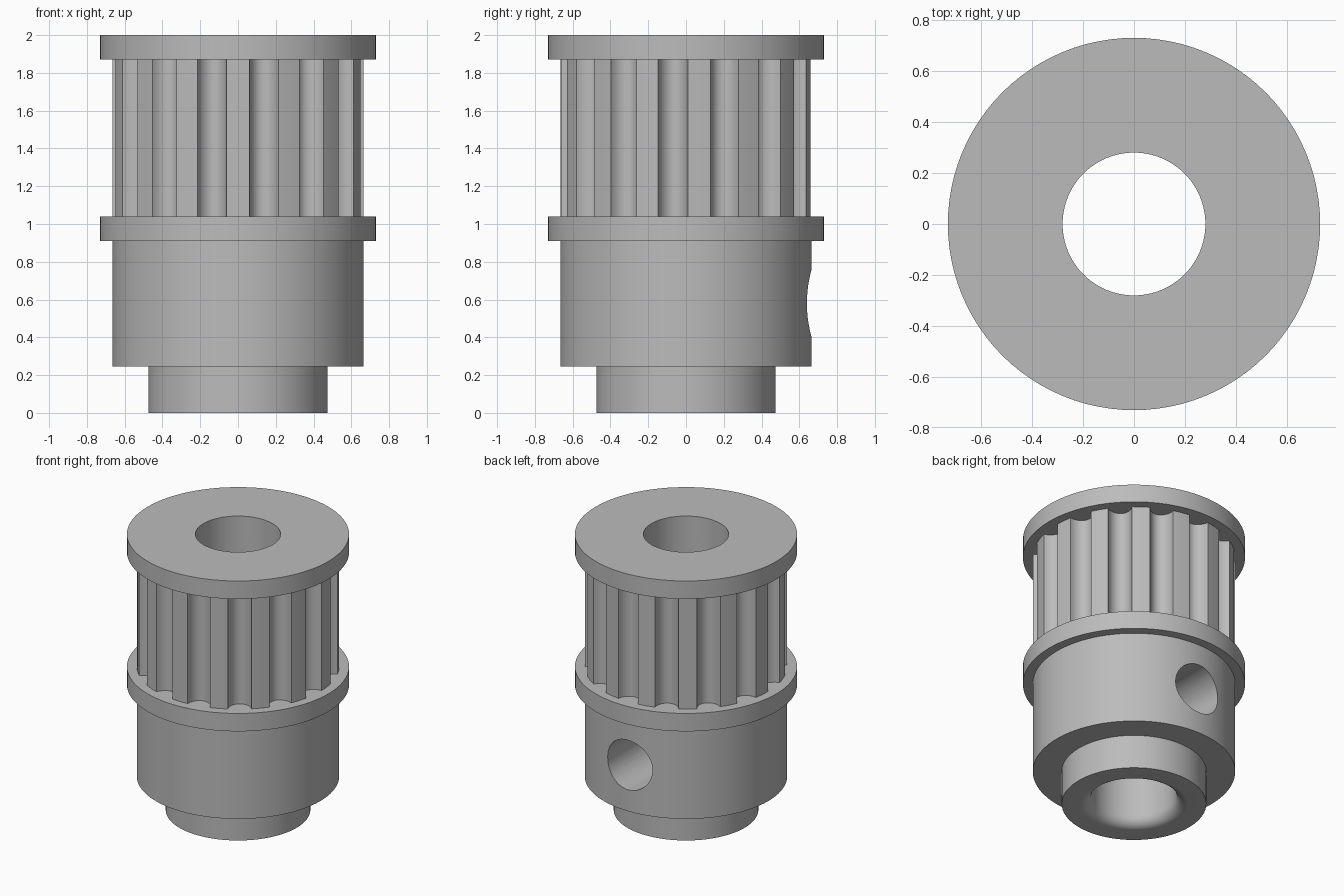
import bpy, bmesh
from math import pi, sin, cos, radians

cube = bpy.data.objects.get("Cube")
if cube:
    bpy.data.objects.remove(cube, do_unlink=True)

BORE = 0.28
BODY = 0.665
FLANGE = 0.73
TEETH = 15
SEGMENTS = 96

metal = bpy.data.materials.new("grey_metal")
metal.use_nodes = True
grey = (0.5, 0.5, 0.5, 1)
metal.diffuse_color = grey
metal.node_tree.nodes["Principled BSDF"].inputs["Base Color"].default_value = grey


def circle(radius, n):
    return [(radius * cos(2 * pi * i / n), radius * sin(2 * pi * i / n)) for i in range(n)]


def ring_solid(name, loops):
    """Skin a closed chain of (outline, height) loops into a ring-shaped solid."""
    bm = bmesh.new()
    rings = [[bm.verts.new((x, y, z)) for x, y in outline] for outline, z in loops]
    for a, b in zip(rings, rings[1:] + rings[:1]):
        for i in range(len(a)):
            j = (i + 1) % len(a)
            bm.faces.new((a[i], a[j], b[j], b[i]))
    bmesh.ops.recalc_face_normals(bm, faces=bm.faces)
    mesh = bpy.data.meshes.new(name)
    bm.to_mesh(mesh)
    bm.free()
    obj = bpy.data.objects.new(name, mesh)
    bpy.context.collection.objects.link(obj)
    mesh.materials.append(metal)
    return obj


def lathe(name, profile):
    return ring_solid(name, [(circle(r, SEGMENTS), z) for r, z in profile])


def collar(name, radius, bottom, top):
    return lathe(name, [(BORE, bottom), (radius, bottom), (radius, top), (BORE, top)])


def select_only(obj):
    bpy.ops.object.select_all(action='DESELECT')
    obj.select_set(True)
    bpy.context.view_layer.objects.active = obj


# Bottom stub with a rounded mouth to the bore
FILLET = 0.075
mouth = [(BORE + FILLET * (1 - cos(a)), FILLET * (1 - sin(a)))
         for a in [radians(11.25 * k) for k in range(9)]]
stub = lathe("bottom_stub", mouth + [(0.475, 0), (0.475, 0.245), (BORE, 0.245)])

# Hub and the two flanges
hub = collar("hub", BODY, 0.245, 0.91)
lower_flange = collar("lower_flange", FLANGE, 0.91, 1.04)
upper_flange = collar("upper_flange", FLANGE, 1.87, 2.0)

# Toothed belt section: flat-topped teeth with round grooves between them
LAND = radians(5.2)
DEPTH = 0.085
STEPS = 10
pitch = 2 * pi / TEETH
outline = []
for t in range(TEETH):
    start = -pi / 2 + t * pitch
    outline.append((BODY * cos(start), BODY * sin(start)))
    for k in range(STEPS + 1):
        u = -cos(pi * k / STEPS)
        angle = start + pitch / 2 + u * (pitch / 2 - LAND)
        radius = BODY - DEPTH * sin(pi * k / STEPS)
        outline.append((radius * cos(angle), radius * sin(angle)))
n = len(outline)
turn = [(y, -x) for x, y in circle(BORE, n)]
belt = ring_solid("toothed_section", [(turn, 1.04), (outline, 1.04), (outline, 1.87), (turn, 1.87)])

# Set screw hole through the back wall of the hub
bpy.ops.mesh.primitive_cylinder_add(vertices=48, radius=0.18, depth=0.9,
                                    location=(0, 0.5, 0.58), rotation=(pi / 2, 0, 0))
cutter = bpy.context.object
cutter.name = "screw_hole_cutter"
cutter.hide_render = True
cutter.data.materials.append(metal)
cut = hub.modifiers.new("screw_hole", 'BOOLEAN')
cut.operation = 'DIFFERENCE'
cut.solver = 'EXACT'
cut.object = cutter
select_only(hub)
bpy.ops.object.modifier_apply(modifier=cut.name)
bpy.data.objects.remove(cutter, do_unlink=True)

# Smooth the round walls, keep the edges sharp
for obj in (stub, hub, lower_flange, upper_flange, belt):
    select_only(obj)
    bpy.ops.object.shade_smooth_by_angle(angle=radians(32))
